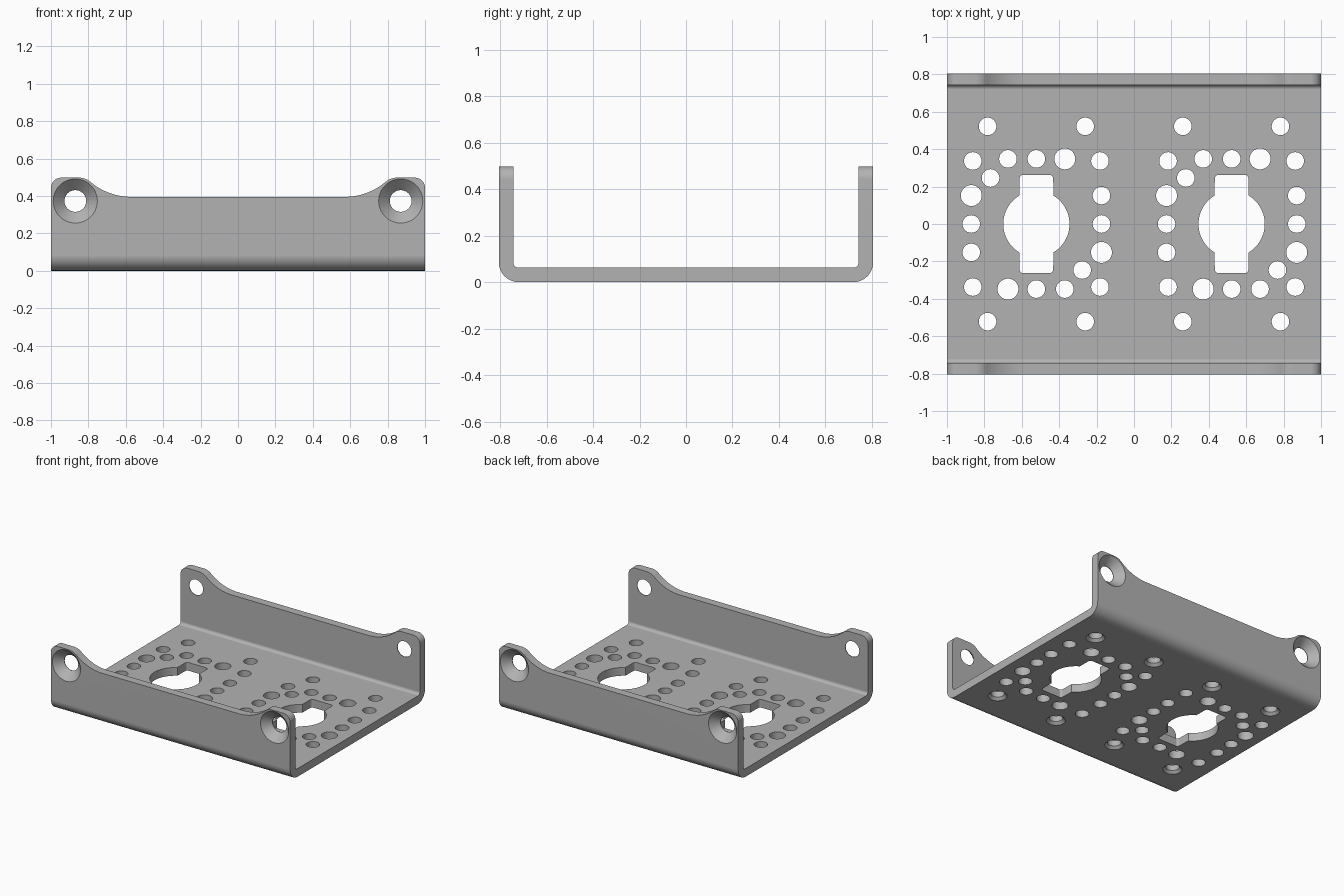
import bpy, bmesh
from math import sin, cos, pi, radians

cube = bpy.data.objects.get("Cube")
if cube:
    bpy.data.objects.remove(cube)

HALF_Y, THICK, TOP, DIP = 0.805, 0.062, 0.498, 0.395

metal = bpy.data.materials.new("grey metal")
metal.use_nodes = True
grey = (0.45, 0.45, 0.45, 1)
metal.diffuse_color = grey
metal.node_tree.nodes["Principled BSDF"].inputs["Base Color"].default_value = grey


def arc(cx, cy, r, a0, a1, n=8):
    angles = [radians(a0 + (a1 - a0) * i / n) for i in range(n + 1)]
    return [(cx + r * cos(a), cy + r * sin(a)) for a in angles]


def mirrored(half):
    return half + [(-u, v) for u, v in reversed(half)]


def loft(bm, loops):
    """Closed solid skinned through matching loops of 3D points."""
    rings = [[bm.verts.new(p) for p in loop] for loop in loops]
    bm.faces.new(rings[0])
    bm.faces.new(rings[-1])
    for a, b in zip(rings, rings[1:]):
        for i in range(len(a)):
            j = (i + 1) % len(a)
            bm.faces.new((a[i], a[j], b[j], b[i]))


def finish(bm, name, helper=False):
    bmesh.ops.recalc_face_normals(bm, faces=bm.faces)
    mesh = bpy.data.meshes.new(name)
    bm.to_mesh(mesh)
    bm.free()
    obj = bpy.data.objects.new(name, mesh)
    bpy.context.collection.objects.link(obj)
    mesh.materials.append(metal)
    if helper:
        obj.hide_render = True
    return obj


def ring(x, y, r, z, n=32):
    return [(u, v, z) for u, v in arc(x, y, r, 0, 360, n)[:-1]]


# Channel: bent sheet section drawn in y-z, run along x
R, r = 0.085, 0.023
outer = [(-HALF_Y, TOP)] + arc(-HALF_Y + R, R, R, 180, 270)
inner = [(-HALF_Y + THICK, TOP)] + arc(-HALF_Y + R, R, r, 180, 270)
section = mirrored(outer) + list(reversed(mirrored(inner)))
bm = bmesh.new()
loft(bm, [[(x, y, z) for y, z in section] for x in (-1, 1)])
bracket = finish(bm, "bracket")

# Side outline: rounded ears sweeping down to the lower wall edge
ear = arc(-0.945, TOP - 0.055, 0.055, 180, 90)
ear += arc(-0.85, TOP - 0.094, 0.094, 90, 50)
ear += arc(-0.57, DIP + 0.34, 0.34, 230, 270, 12)[1:]
outline = mirrored([(-1.0, -0.1)] + ear)
bm = bmesh.new()
loft(bm, [[(x, y, z) for x, z in outline] for y in (-1, 1)])
trim = finish(bm, "wall_outline_cutter", True)

# Hole pattern, repeated for both mounting stations
bm = bmesh.new()
SMALL, LARGE = 0.047, 0.056
for cx in (-0.522, 0.522):
    for k in range(4):
        c, s = round(cos(k * pi / 2)), round(sin(k * pi / 2))
        spots = [(0.0, 0.348, SMALL), (-0.152, 0.348, SMALL),
                 (0.152, 0.348, LARGE), (0.34, 0.337, SMALL)]
        if k % 2 == 0:
            spots.append((-0.245, 0.246, SMALL))
        for u, v, rad in spots:
            if abs(u) == 0.34:  # corner holes mirror instead of rotating
                x, y = u * (1 if k < 2 else -1), v * (1 if k % 2 else -1)
            else:
                x, y = u * c - v * s, u * s + v * c
            loft(bm, [ring(cx + x, y, rad, z) for z in (-0.05, 0.1)])
    # Outer holes, countersunk from below
    for x in (-0.261, 0.261):
        for y in (-0.522, 0.522):
            loft(bm, [ring(cx + x, y, rad, z) for rad, z in
                      ((0.066, -0.05), (0.066, 0.0), (SMALL, 0.019), (SMALL, 0.1))])
    # Central keyed opening: round hole with a rounded slot through it
    q = arc(0, 0, 0.177, 180, 121, 14) + arc(-0.072, 0.244, 0.018, 180, 90, 4)
    upper = mirrored(q)
    key = upper + [(x, -y) for x, y in reversed(upper[1:-1])]
    loft(bm, [[(cx + x, y, z) for x, y in key] for z in (-0.05, 0.1)])

# Countersunk holes in the ears
for x in (-0.87, 0.87):
    for side in (-1, 1):
        levels = ((0.118, HALF_Y + 0.05), (0.118, HALF_Y),
                  (0.058, HALF_Y - 0.058), (0.058, HALF_Y - 0.12))
        loft(bm, [[(u, side * y, v) for u, v, _ in ring(x, 0.373, rad, 0, 48)]
                  for rad, y in levels])
holes = finish(bm, "hole_cutter", True)

for cutter, op in ((trim, 'INTERSECT'), (holes, 'DIFFERENCE')):
    mod = bracket.modifiers.new(cutter.name, 'BOOLEAN')
    mod.object, mod.operation, mod.solver = cutter, op, 'EXACT'

# Bake the cuts, drop the cutters, then shade with clean flat faces
bpy.ops.object.select_all(action='DESELECT')
bracket.select_set(True)
bpy.context.view_layer.objects.active = bracket
for mod in list(bracket.modifiers):
    bpy.ops.object.modifier_apply(modifier=mod.name)
for cutter in (trim, holes):
    bpy.data.objects.remove(cutter)
bpy.ops.object.shade_smooth_by_angle(angle=radians(30))
weighted = bracket.modifiers.new("clean_normals", 'WEIGHTED_NORMAL')
weighted.keep_sharp = True
